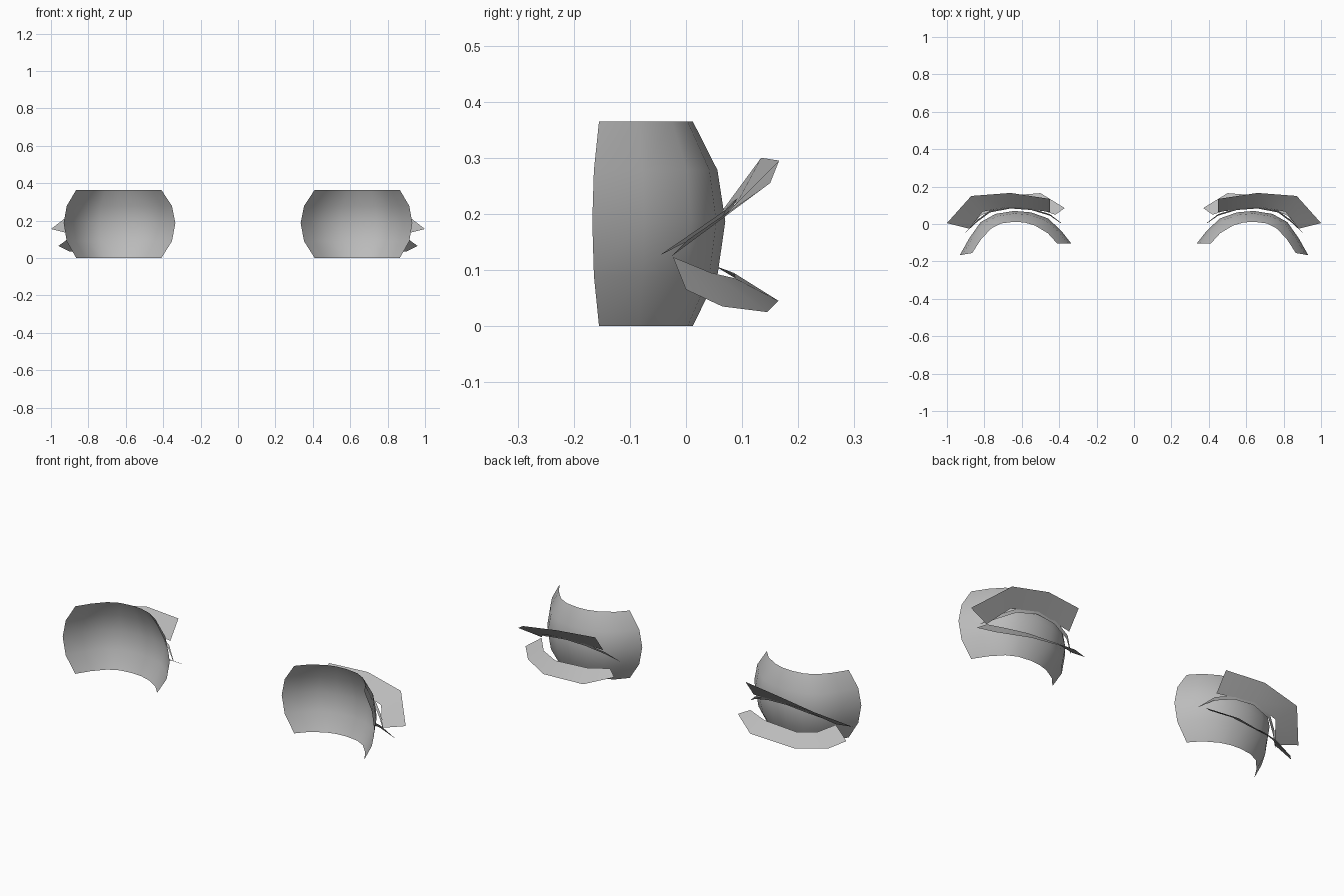
import bpy

# single flat colour
grey = bpy.data.materials.new("plain_grey")
grey.diffuse_color = (0.5, 0.5, 0.5, 1)


def sheet(name, rows, side):
    """Open surface through rows of points, mirrored by side (+1 / -1)."""
    n = len(rows[0])
    verts = [(side * x, y, z) for row in rows for x, y, z in row]
    faces = []
    for j in range(len(rows) - 1):
        for i in range(n - 1):
            a = j * n + i
            f = (a, a + 1, a + n + 1, a + n)
            faces.append(f if side < 0 else f[::-1])
    me = bpy.data.meshes.new(name)
    me.from_pydata(verts, [], faces)
    me.materials.append(grey)
    for p in me.polygons:
        p.use_smooth = True
    ob = bpy.data.objects.new(name, me)
    bpy.context.collection.objects.link(ob)
    return ob


# eye shell: (x, y) profile along the rim and along the middle
rim = [(.41, -.105), (.46, -.05), (.53, -.008), (.585, .008), (.64, .012),
       (.71, .003), (.765, -.025), (.82, -.085), (.865, -.155)]
mid = [(.335, -.105), (.39, -.035), (.46, .03), (.55, .062), (.64, .07),
       (.74, .054), (.82, .01), (.88, -.075), (.932, -.167)]
levels = [(0, 0), (.09, .76), (.187, 1), (.278, .76), (.365, 0)]
eye_rows = [[(a[0] + (b[0] - a[0]) * t, a[1] + (b[1] - a[1]) * t, z)
             for a, b in zip(rim, mid)] for z, t in levels]

# lashes: edge at the eye, then free edge
upper_rows = [
    [(.45, .064, .205), (.66, .092, .222), (.81, .066, .195), (.88, -.025, .125)],
    [(.45, .134, .300), (.66, .166, .295), (.87, .150, .255), (1.0, .005, .155)]]
lower_rows = [
    [(.42, .050, .108), (.53, .085, .095), (.72, .088, .085), (.82, .045, .095), (.88, -.023, .123)],
    [(.37, .085, .087), (.50, .165, .045), (.75, .145, .025), (.90, .065, .035), (.96, .0, .065)]]

# thin lid line hugging the eye
lid_rows = [
    [(.39, .003, .135), (.45, .045, .175), (.55, .075, .205), (.66, .083, .212),
     (.77, .062, .190), (.84, .010, .155), (.90, -.045, .127)],
    [(.39, .006, .137), (.45, .053, .190), (.55, .083, .222), (.66, .092, .228),
     (.77, .072, .208), (.84, .020, .172), (.90, -.043, .129)]]

for side, tag in ((1, "right"), (-1, "left")):
    sheet("eye_shell_" + tag, eye_rows, side)
    sheet("upper_lash_" + tag, upper_rows, side)
    sheet("lower_lash_" + tag, lower_rows, side)
    sheet("lid_line_" + tag, lid_rows, side)
